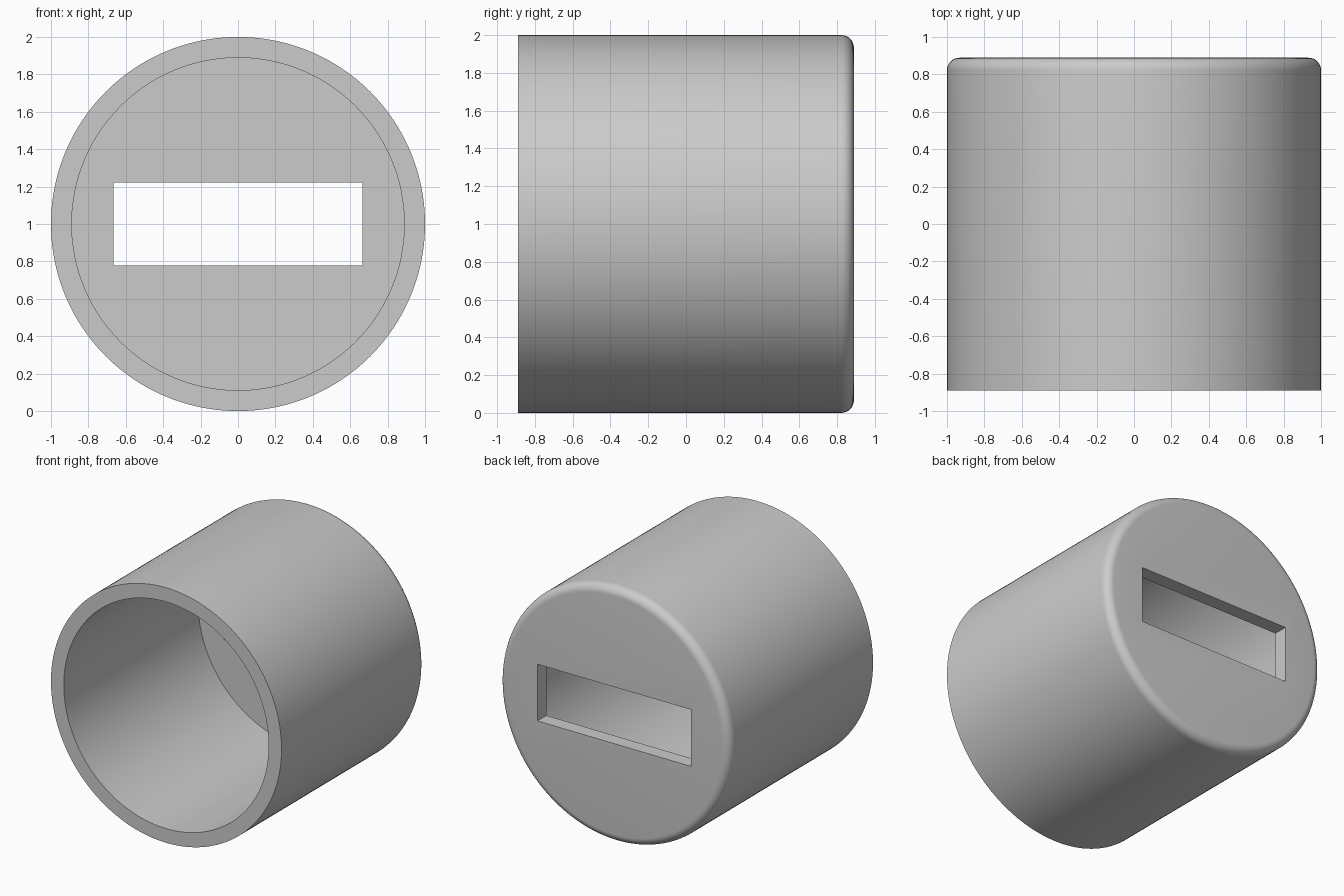
import bpy, bmesh
from math import sin, cos, pi, radians

if "Cube" in bpy.data.objects:
    bpy.data.objects.remove(bpy.data.objects["Cube"], do_unlink=True)

SEGMENTS = 160
WALL = 1 / 9           # wall and end thickness
HALF = 8 / 9           # half length along y
FILLET = 0.067         # rounded back edge
STEPS = 8

grey = bpy.data.materials.new("plain grey")
grey.use_nodes = True
colour = (0.6, 0.6, 0.6, 1)
grey.diffuse_color = colour
grey.node_tree.nodes["Principled BSDF"].inputs["Base Color"].default_value = colour

# Cup profile as (radius, y): inner floor, open rim, outer wall, rounded back edge
profile = [(1 - WALL, HALF - WALL), (1 - WALL, -HALF), (1, -HALF)]
for i in range(STEPS + 1):
    a = pi / 2 * i / STEPS
    profile.append((1 - FILLET + FILLET * cos(a), HALF - FILLET + FILLET * sin(a)))

# Revolve the profile around the y axis and close both ends
bm = bmesh.new()
rings = []
for r, y in profile:
    rings.append([bm.verts.new((r * cos(2 * pi * k / SEGMENTS), y,
                                1 + r * sin(2 * pi * k / SEGMENTS)))
                  for k in range(SEGMENTS)])
for a, b in zip(rings, rings[1:]):
    for k in range(SEGMENTS):
        n = (k + 1) % SEGMENTS
        bm.faces.new((a[k], a[n], b[n], b[k]))
bm.faces.new(rings[0])
bm.faces.new(rings[-1])
bmesh.ops.recalc_face_normals(bm, faces=bm.faces)
mesh = bpy.data.meshes.new("cap_body")
bm.to_mesh(mesh)
bm.free()
mesh.materials.append(grey)
body = bpy.data.objects.new("cap_body", mesh)
bpy.context.collection.objects.link(body)

# Rectangular slot through the closed end
bpy.ops.mesh.primitive_cube_add(size=1, location=(0, HALF, 1))
cutter = bpy.context.object
cutter.name = "slot_cutter"
cutter.scale = (4 / 3, 0.5, 4 / 9)
cutter.data.materials.append(grey)
cutter.hide_render = True
cutter.display_type = 'WIRE'

slot = body.modifiers.new("slot", 'BOOLEAN')
slot.operation = 'DIFFERENCE'
slot.solver = 'EXACT'
slot.object = cutter

bpy.ops.object.select_all(action='DESELECT')
body.select_set(True)
bpy.context.view_layer.objects.active = body
bpy.ops.object.modifier_apply(modifier="slot")
bpy.data.objects.remove(cutter, do_unlink=True)
bpy.ops.object.shade_smooth_by_angle(angle=radians(30))
